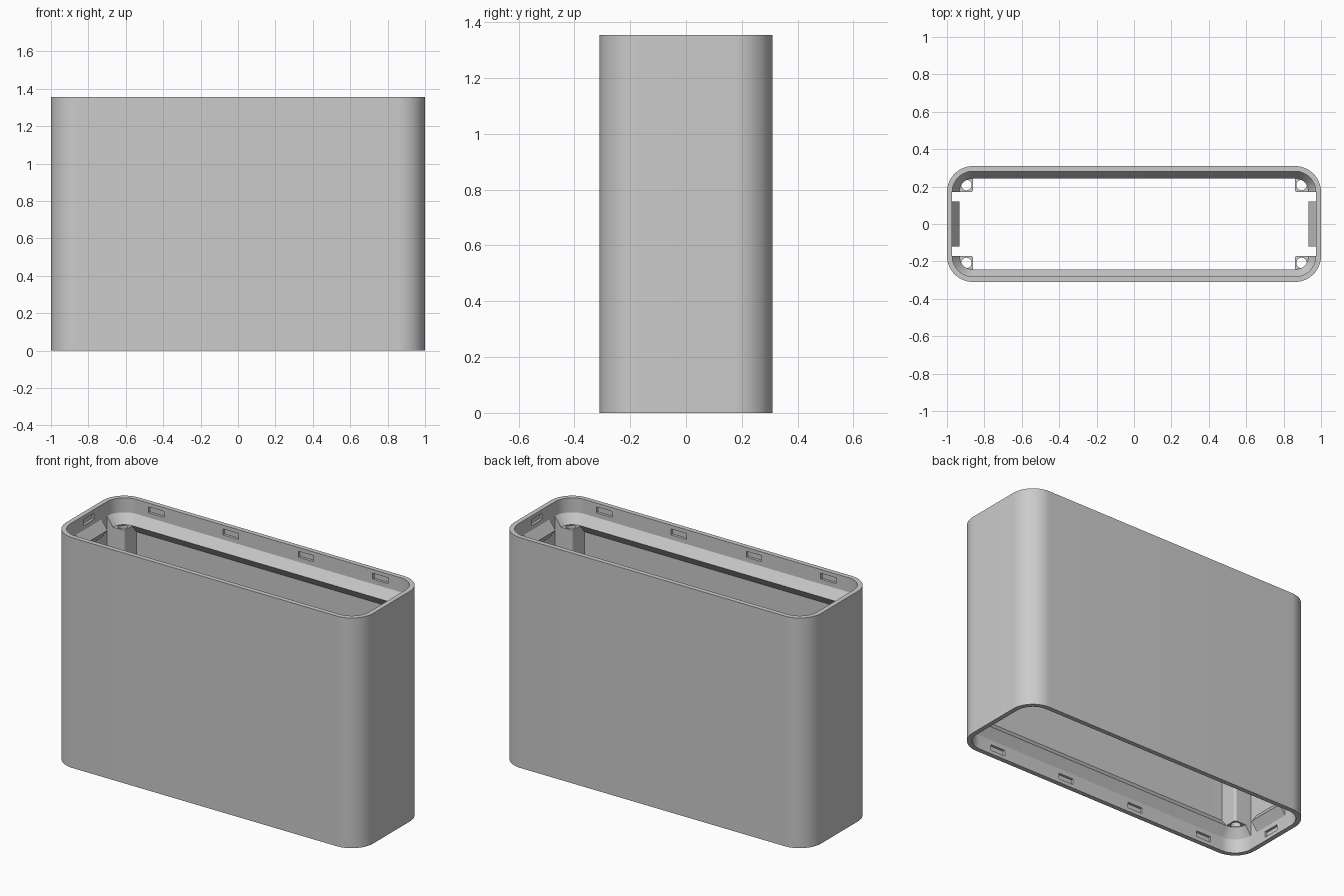
import bpy, bmesh
from math import cos, sin, pi
from mathutils import Matrix

cube = bpy.data.objects.get("Cube")
if cube:
    bpy.data.objects.remove(cube)

HEIGHT, RADIUS, WALL = 1.355, 0.14, 0.028
CX, CY = 0.86, 0.17          # corner arc centres
STEPS = 14

grey = bpy.data.materials.new("plain_grey")
grey.use_nodes = True
colour = (0.6, 0.6, 0.6, 1)
grey.diffuse_color = colour
grey.node_tree.nodes["Principled BSDF"].inputs["Base Color"].default_value = colour


def finish(name, bm):
    bmesh.ops.recalc_face_normals(bm, faces=bm.faces)
    mesh = bpy.data.meshes.new(name)
    bm.to_mesh(mesh)
    bm.free()
    mesh.materials.append(grey)
    obj = bpy.data.objects.new(name, mesh)
    bpy.context.collection.objects.link(obj)
    return obj


def arc(cx, cy, r, start):
    return [(cx + r * cos(start + pi / 2 * i / STEPS),
             cy + r * sin(start + pi / 2 * i / STEPS)) for i in range(STEPS + 1)]


def half_outline(inset):
    r = RADIUS - inset
    return arc(CX, CY, r, 0) + arc(-CX, CY, r, pi / 2)


def full_outline(inset):
    top = half_outline(inset)
    return top + [(-x, -y) for x, y in top]


def loft(name, path, profile, closed):
    """Sweep a closed (inset, z) profile along a path given as a function of inset."""
    bm = bmesh.new()
    rails = [[bm.verts.new((x, y, z)) for x, y in path(d)] for d, z in profile]
    count = len(rails[0])
    for a, b in zip(rails, rails[1:] + rails[:1]):
        for i in range(count if closed else count - 1):
            j = (i + 1) % count
            bm.faces.new((a[i], a[j], b[j], b[i]))
    if not closed:
        for end in (0, -1):
            bm.faces.new([r[end] for r in rails])
    return finish(name, bm)


def cut(obj, cutter):
    cutter.hide_render = True
    mod = obj.modifiers.new("cut", 'BOOLEAN')
    mod.operation, mod.solver, mod.object = 'DIFFERENCE', 'EXACT', cutter
    bpy.context.view_layer.objects.active = obj
    bpy.ops.object.modifier_apply(modifier=mod.name)
    bpy.data.objects.remove(cutter)


parts = []

# Open sleeve with rounded corners
sleeve = loft("sleeve", full_outline,
              [(0, 0), (0, HEIGHT), (WALL, HEIGHT), (WALL, 0)], True)
parts.append(sleeve)

# Shallow snap pockets inside both rims
bm = bmesh.new()


def pocket(x, y, z, sx, sy):
    m = Matrix.Translation((x, y, z)) @ Matrix.Diagonal((sx, sy, 0.035, 1))
    bmesh.ops.create_cube(bm, size=1, matrix=m)


for z in (0.04, HEIGHT - 0.04):
    for s in (-1, 1):
        for x in (-0.73, -0.245, 0.245, 0.73):
            pocket(x, s * (CY + RADIUS - WALL), z, 0.1, 0.03)
        pocket(s * (CX + RADIUS - WALL), 0, z, 0.03, 0.1)
cut(sleeve, finish("pocket_cutter", bm))

# Wedge-shaped ledges near each end: long rails and short side clips
wedge = [(0.02, 0.085), (WALL, 0.085), (0.066, 0.14), (WALL, 0.19), (0.02, 0.19)]
for end in ("bottom", "top"):
    profile = [(d, z if end == "bottom" else HEIGHT - z) for d, z in wedge]
    for s, side in ((-1, "front"), (1, "back")):
        parts.append(loft(f"{end}_{side}_rail",
                          lambda d: [(x, s * y) for x, y in half_outline(d)],
                          profile, False))
    for s, side in ((-1, "right"), (1, "left")):
        parts.append(loft(f"{end}_{side}_clip",
                          lambda d: [(s * (1 - d), -0.12), (s * (1 - d), 0.12)],
                          profile, False))

# Corner screw posts with through holes
for sx, side in ((-1, "right"), (1, "left")):
    for sy, depth in ((-1, "front"), (1, "back")):
        r = 0.015
        outline = arc(CX, CY, RADIUS - 0.02, 0) + arc(CX + r, CY + r, r, pi)
        bm = bmesh.new()
        base = bm.faces.new([bm.verts.new((sx * x, sy * y, 0.14)) for x, y in outline])
        new = bmesh.ops.extrude_face_region(bm, geom=[base])["geom"]
        bmesh.ops.translate(bm, vec=(0, 0, HEIGHT - 0.28),
                            verts=[v for v in new if isinstance(v, bmesh.types.BMVert)])
        post = finish(f"{depth}_{side}_screw_post", bm)
        bm = bmesh.new()
        bmesh.ops.create_cone(bm, cap_ends=True, segments=24, radius1=0.028,
                              radius2=0.028, depth=HEIGHT + 0.2,
                              matrix=Matrix.Translation((sx * 0.896, sy * 0.208, HEIGHT / 2)))
        cut(post, finish("hole_cutter", bm))
        parts.append(post)

# Smooth curves, keep hard edges
bpy.ops.object.select_all(action='DESELECT')
for obj in parts:
    obj.select_set(True)
bpy.context.view_layer.objects.active = sleeve
bpy.ops.object.shade_smooth_by_angle(angle=pi / 6)
